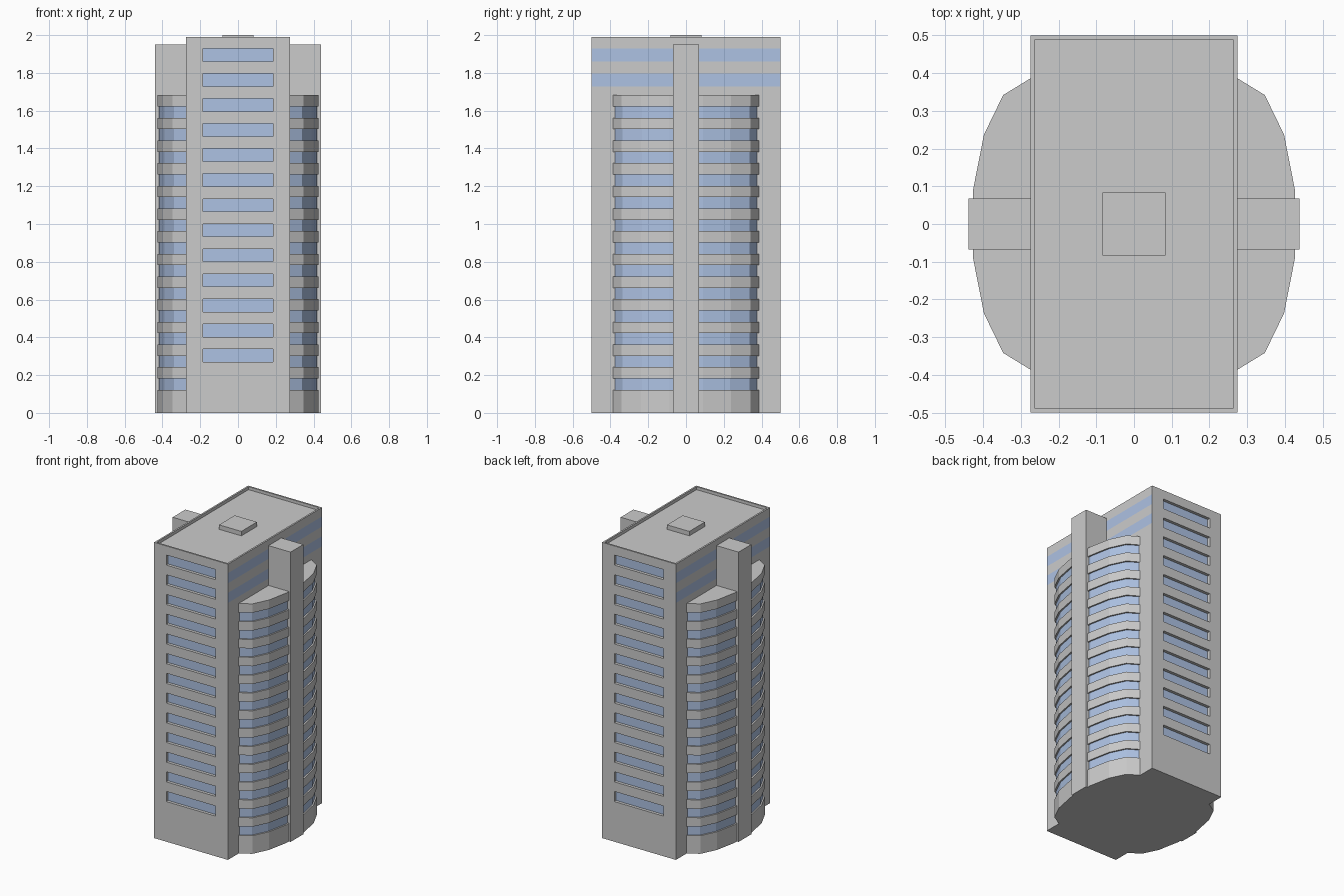
import bpy, bmesh
from mathutils import Vector

if "Cube" in bpy.data.objects:
    bpy.data.objects.remove(bpy.data.objects["Cube"])


def material(name, colour):
    m = bpy.data.materials.new(name)
    m.diffuse_color = colour
    m.use_nodes = True
    m.node_tree.nodes["Principled BSDF"].inputs["Base Color"].default_value = m.diffuse_color
    return m


CONCRETE = material("concrete", (0.8, 0.8, 0.8, 1))
GLASS = material("glass", (0.42, 0.54, 0.77, 1))


def finish(bm, name):
    bmesh.ops.recalc_face_normals(bm, faces=bm.faces)
    me = bpy.data.meshes.new(name)
    bm.to_mesh(me)
    bm.free()
    me.materials.append(CONCRETE)
    me.materials.append(GLASS)
    ob = bpy.data.objects.new(name, me)
    bpy.context.collection.objects.link(ob)
    return ob


def box_mesh(x0, x1, y0, y1, z0, z1):
    bm = bmesh.new()
    bmesh.ops.create_cube(bm, size=1)
    for v in bm.verts:
        v.co = Vector((x1 if v.co.x > 0 else x0,
                       y1 if v.co.y > 0 else y0,
                       z1 if v.co.z > 0 else z0))
    return bm


# Main slab with a sunken roof behind a low parapet
bm = box_mesh(-0.275, 0.275, -0.5, 0.5, 0, 1.99)
roof = [f for f in bm.faces if f.normal.z > 0.9 or f.calc_center_median().z > 1.98]
bmesh.ops.inset_individual(bm, faces=roof, thickness=0.016)
bmesh.ops.translate(bm, verts=bmesh.ops.extrude_discrete_faces(bm, faces=roof)["faces"][0].verts,
                    vec=(0, 0, -0.02))

# Cut window rows into the slab
WIN_X, WIN_H = 0.184, 0.068
rows = [0.27 + 0.1326 * i for i in range(13)]
cuts = [((0, 0, z + dz), (0, 0, 1)) for z in rows for dz in (0, WIN_H)]
cuts += [((s * WIN_X, 0, 0), (1, 0, 0)) for s in (-1, 1)]
for co, no in cuts:
    bmesh.ops.bisect_plane(bm, geom=bm.verts[:] + bm.edges[:] + bm.faces[:],
                           plane_co=co, plane_no=no)
bm.normal_update()


def in_row(z, first=0):
    return any(r < z < r + WIN_H for r in rows[first:])


# Flush glass bands on the top two storeys of the sides
for f in bm.faces:
    c = f.calc_center_median()
    if abs(abs(c.x) - 0.275) < 1e-4 and in_row(c.z, 11):
        f.material_index = 1

# Recessed windows on front and back
panes = []
for f in bm.faces:
    c = f.calc_center_median()
    if abs(abs(c.y) - 0.5) < 1e-4 and abs(c.x) < WIN_X and in_row(c.z):
        panes.append(f)
for f in bmesh.ops.extrude_discrete_faces(bm, faces=panes)["faces"]:
    f.material_index = 1
    step = -0.02 if f.calc_center_median().y > 0 else 0.02
    bmesh.ops.translate(bm, verts=f.verts, vec=(0, step, 0))
finish(bm, "main_tower")

# Roof hatch
finish(box_mesh(-0.083, 0.083, -0.083, 0.083, 1.97, 2.0), "roof_hatch")

# Half bay outlines: concrete balcony edge and set-back glazing
OUTER = [(0.275, 0.386), (0.347, 0.342), (0.398, 0.237), (0.427, 0.09), (0.427, 0.068), (0.275, 0.068)]
INNER = [(0.275, 0.376), (0.340, 0.335), (0.389, 0.234), (0.417, 0.09), (0.417, 0.068), (0.275, 0.068)]
levels = [(0, OUTER)]
for i in range(13):
    z = 0.122 + 0.12 * i
    levels += [(z, OUTER), (z, INNER), (z + 0.06, INNER), (z + 0.06, OUTER)]
levels.append((1.682, OUTER))


def half_bay(name, sx, sy):
    bm = bmesh.new()
    rings = [[bm.verts.new((x * sx, y * sy, z)) for x, y in prof] for z, prof in levels]
    for k in range(len(rings) - 1):
        a, b = rings[k], rings[k + 1]
        glazed = levels[k][1] is INNER and levels[k + 1][1] is INNER
        for j in range(len(a)):
            n = (j + 1) % len(a)
            f = bm.faces.new((a[j], a[n], b[n], b[j]))
            f.material_index = int(glazed)
    bm.faces.new(rings[0])
    bm.faces.new(rings[-1])
    bmesh.ops.remove_doubles(bm, verts=bm.verts, dist=1e-5)
    finish(bm, name)


# Curved bays and the fins that divide them
for side, sx in (("right", 1), ("left", -1)):
    half_bay(side + "_bay_back", sx, 1)
    half_bay(side + "_bay_front", sx, -1)
    x0, x1 = sorted((0.275 * sx, 0.439 * sx))
    finish(box_mesh(x0, x1, -0.068, 0.068, 0, 1.95), side + "_fin")
